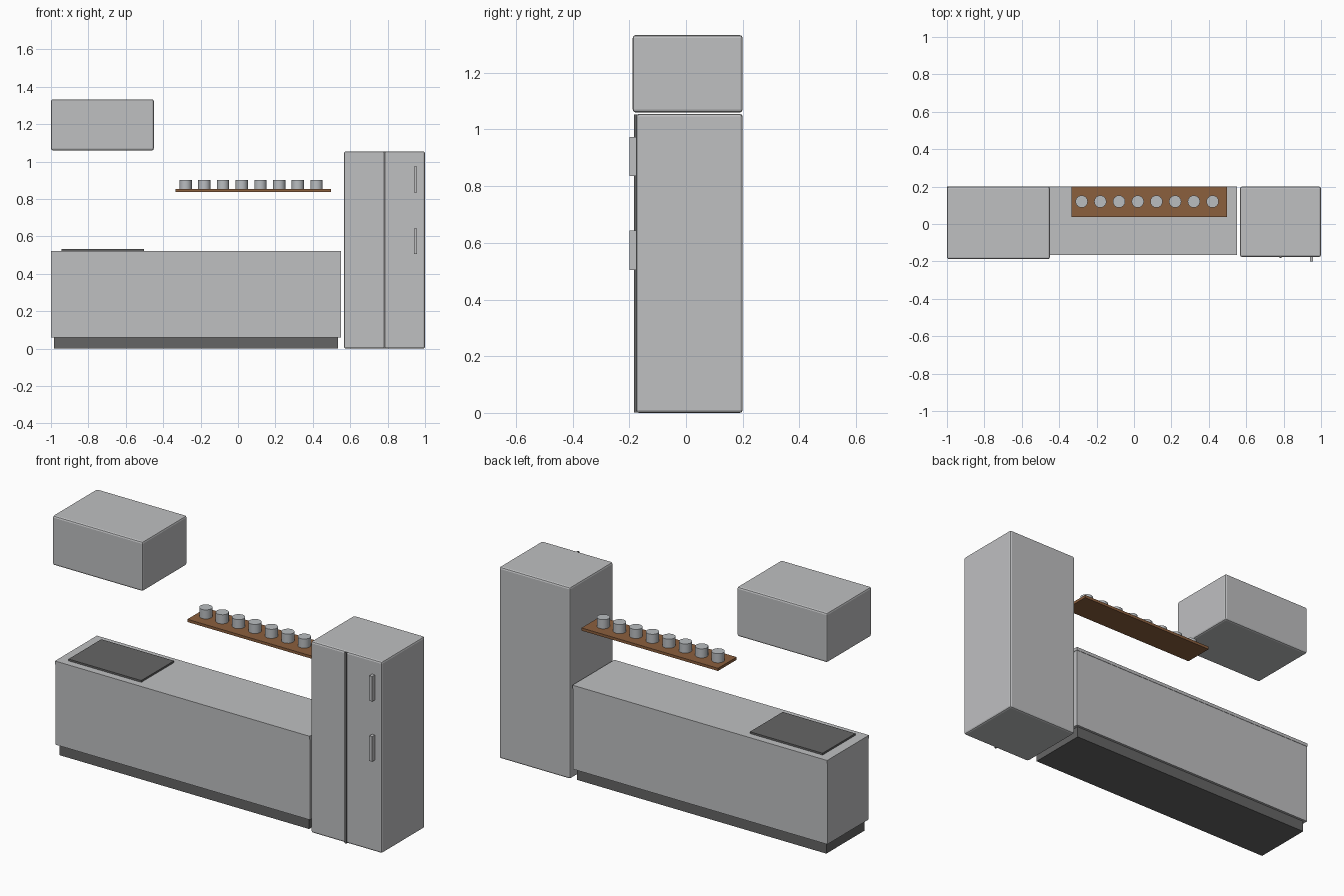
import bpy

if "Cube" in bpy.data.objects:
    bpy.data.objects.remove(bpy.data.objects["Cube"])


def material(name, r, g, b):
    m = bpy.data.materials.new(name)
    m.diffuse_color = (r, g, b, 1)
    m.use_nodes = True
    m.node_tree.nodes["Principled BSDF"].inputs["Base Color"].default_value = m.diffuse_color
    return m


steel = material("steel grey", 0.52, 0.525, 0.535)
dark = material("dark grey", 0.13, 0.13, 0.13)
wood = material("brown wood", 0.26, 0.115, 0.048)
cup_grey = material("cup grey", 0.49, 0.51, 0.53)


def box(name, x, y, z, mat, bevel=0.0):
    """Box from (min, max) ranges on each axis."""
    r = (x, y, z)
    bpy.ops.mesh.primitive_cube_add(size=1, location=[(a + b) / 2 for a, b in r])
    ob = bpy.context.object
    ob.name = name
    ob.scale = [b - a for a, b in r]
    bpy.ops.object.transform_apply(location=False, rotation=False, scale=True)
    ob.data.materials.append(mat)
    if bevel:
        mod = ob.modifiers.new("rounded edges", 'BEVEL')
        mod.width = bevel
        mod.segments = 2
    return ob


# Base cabinet with recessed plinth, worktop and hob
box("plinth", (-0.985, 0.535), (-0.145, 0.185), (0, 0.06), dark)
box("base_cabinet", (-1, 0.55), (-0.16, 0.198), (0.06, 0.505), steel)
box("worktop", (-1, 0.552), (-0.165, 0.2), (0.505, 0.523), steel)
box("hob", (-0.945, -0.502), (-0.125, 0.16), (0.523, 0.533), dark)

# Wall cabinet
box("wall_cabinet", (-1, -0.45), (-0.188, 0.2), (1.06, 1.333), steel, 0.01)

# Fridge with dark door seam and two handles
box("fridge", (0.567, 1), (-0.176, 0.2), (0, 1.055), steel, 0.01)
box("door_seam", (0.777, 0.788), (-0.183, -0.17), (0.002, 1.053), dark)
for i, z in enumerate((0.505, 0.836)):
    box(f"fridge_handle_{i + 1}", (0.94, 0.958), (-0.2, -0.174), (z, z + 0.138), steel)

# Shelf with a row of cups
box("shelf", (-0.335, 0.497), (0.038, 0.2), (0.838, 0.853), wood)
for i in range(8):
    bpy.ops.mesh.primitive_cylinder_add(vertices=16, radius=0.033, depth=0.05,
                                        location=(-0.28 + 0.1 * i, 0.12, 0.878))
    cup = bpy.context.object
    cup.name = f"cup_{i + 1}"
    cup.data.materials.append(cup_grey)
    bpy.ops.object.shade_smooth_by_angle()
